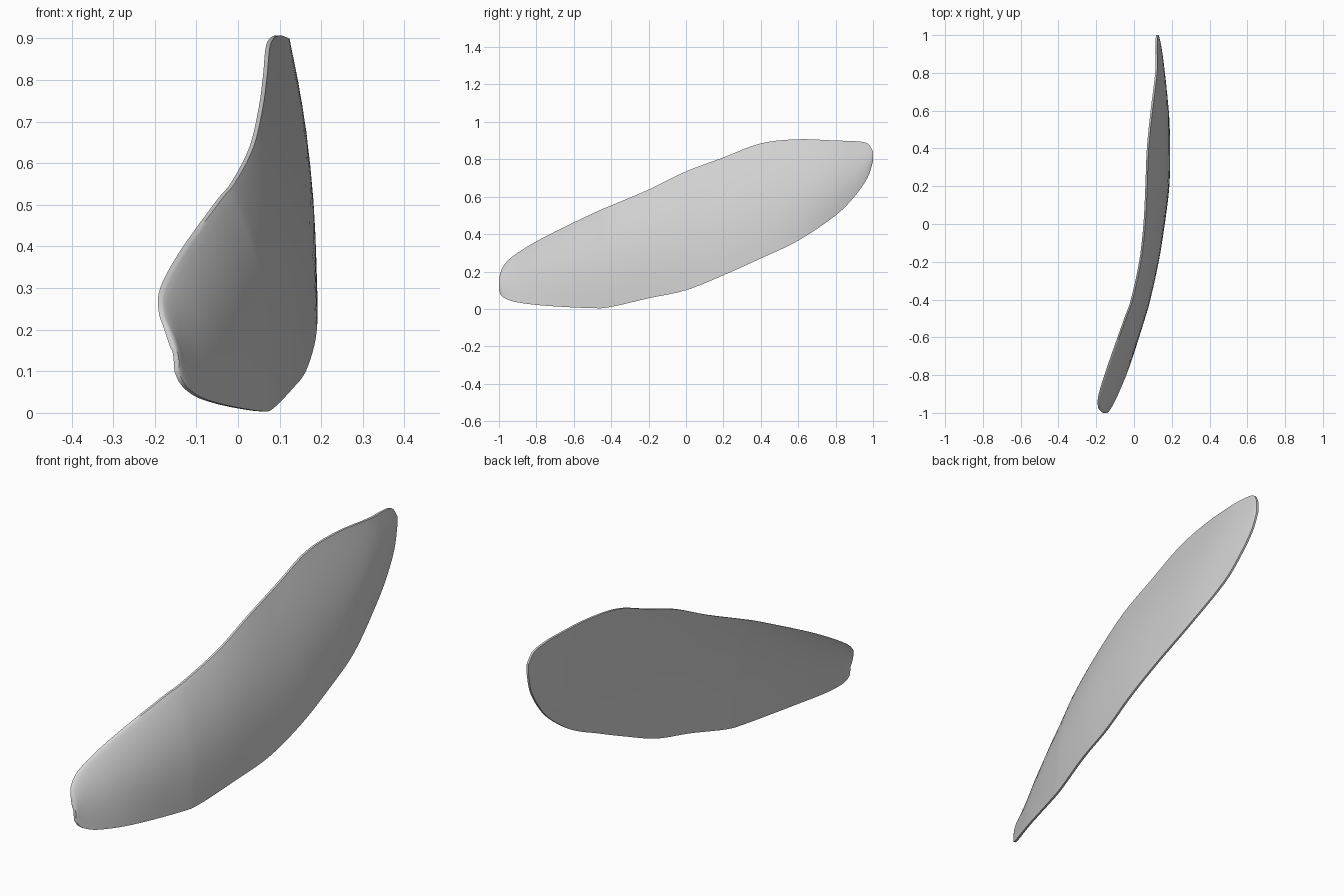
import bpy, bmesh, math

if "Cube" in bpy.data.objects:
    bpy.data.objects.remove(bpy.data.objects["Cube"])

# Stations along the blade: y, top z, bottom z, top x, bottom x
ROWS = [
    (-1.0, 0.155, 0.1, -0.162, -0.143),
    (-0.99, 0.2, 0.075, -0.177, -0.132),
    (-0.965, 0.245, 0.055, -0.191, -0.115),
    (-0.9, 0.3, 0.035, -0.187, -0.083),
    (-0.75, 0.388, 0.017, -0.14, -0.022),
    (-0.5, 0.51, 0.004, -0.052, 0.058),
    (-0.4, 0.553, 0.011, -0.017, 0.085),
    (-0.2, 0.638, 0.057, 0.027, 0.13),
    (0.0, 0.735, 0.1, 0.05, 0.163),
    (0.2, 0.81, 0.18, 0.06, 0.187),
    (0.4, 0.885, 0.27, 0.068, 0.191),
    (0.6, 0.907, 0.365, 0.088, 0.184),
    (0.8, 0.9, 0.5, 0.112, 0.156),
    (0.9, 0.897, 0.6, 0.113, 0.145),
    (0.97, 0.885, 0.7, 0.113, 0.135),
    (1.0, 0.84, 0.79, 0.118, 0.128),
]
STEPS, SIDE = 5, 14


def spline(p0, p1, p2, p3, t):
    return [0.5 * (2 * b + (c - a) * t + (2 * a - 5 * b + 4 * c - d) * t * t
                   + (3 * b - a - 3 * c + d) * t ** 3)
            for a, b, c, d in zip(p0, p1, p2, p3)]


def stations():
    n = len(ROWS)
    for i in range(n - 1):
        quad = [ROWS[max(0, min(n - 1, i + k))] for k in (-1, 0, 1, 2)]
        for s in range(STEPS):
            yield spline(*quad, s / STEPS)
    yield ROWS[-1]


def ring(y, zt, zb, xt, xb):
    """Thin bowed section: outer face top to bottom, inner face back up."""
    size = min(1, (zt - zb) / 0.45)
    depth = 0.024 - 0.012 * y      # bow is deeper at the low end
    skew = 0.95 + 0.3 * y          # and sits nearer the top edge there
    pts = []
    for side in (1, -1):
        for k in range(SIDE + 1):
            u = k / SIDE if side > 0 else 1 - k / SIDE
            v = 0.5 - 0.5 * math.cos(math.pi * u)
            bow = depth * size * math.sin(math.pi * v ** skew)
            half = 0.005 + 0.009 * size * math.sin(math.pi * v)
            x = xt + 0.005 + (xb - xt - 0.01) * v + bow + side * half
            pts.append((x, y, zt + (zb - zt) * v))
    return pts


# Curved blade
bm = bmesh.new()
loops = [[bm.verts.new(p) for p in ring(*s)] for s in stations()]
for a, b in zip(loops, loops[1:]):
    for i in range(len(a)):
        j = (i + 1) % len(a)
        bm.faces.new((a[i], a[j], b[j], b[i]))
bm.faces.new(loops[0])
bm.faces.new(loops[-1][::-1])
bmesh.ops.recalc_face_normals(bm, faces=bm.faces)
mesh = bpy.data.meshes.new("curved_blade")
bm.to_mesh(mesh)
bm.free()
blade = bpy.data.objects.new("curved_blade", mesh)
bpy.context.collection.objects.link(blade)

# Plain grey
grey = bpy.data.materials.new("plain_grey")
grey.diffuse_color = (0.65, 0.65, 0.65, 1)
grey.use_nodes = True
grey.node_tree.nodes["Principled BSDF"].inputs["Base Color"].default_value = grey.diffuse_color
mesh.materials.append(grey)

bpy.context.view_layer.objects.active = blade
blade.select_set(True)
bpy.ops.object.shade_smooth_by_angle(angle=math.radians(40))
